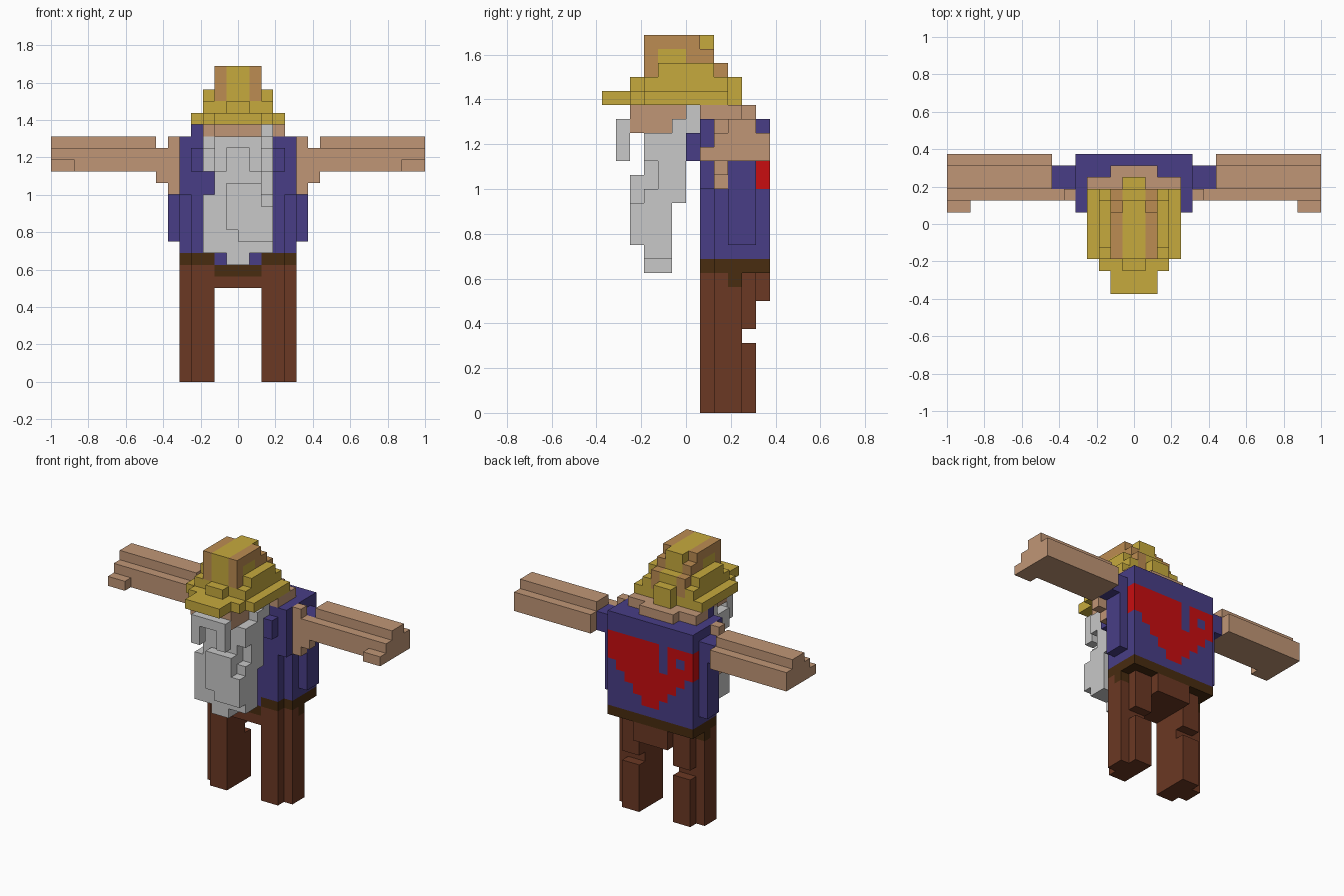
import bpy, bmesh
from mathutils import Vector

if "Cube" in bpy.data.objects:
    bpy.data.objects.remove(bpy.data.objects["Cube"])

U = 1 / 16          # one block of the model
cells = {}          # block position -> part name
part_colour = {}    # part name -> material


def material(name, r, g, b):
    m = bpy.data.materials.new(name)
    m.diffuse_color = (r, g, b, 1)
    m.use_nodes = True
    m.node_tree.nodes["Principled BSDF"].inputs["Base Color"].default_value = m.diffuse_color
    return m


SKIN = material("skin", 0.527, 0.305, 0.181)
STRAW = material("straw yellow", 0.565, 0.402, 0.048)
TAN = material("tan orange", 0.503, 0.262, 0.084)
GREY = material("beard grey", 0.578, 0.578, 0.578)
BLUE = material("shirt blue", 0.065, 0.048, 0.238)
BROWN = material("trouser brown", 0.147, 0.040, 0.017)
DARK = material("belt brown", 0.065, 0.025, 0.005)
RED = material("red", 0.578, 0.004, 0.005)


def part(name, mat, boxes, mirror=True):
    """Fill boxes (x0, x1, y0, y1, z0, z1) in block units; later parts replace earlier ones."""
    part_colour[name] = mat
    for x0, x1, y0, y1, z0, z1 in boxes:
        for x in range(x0, x1):
            for y in range(y0, y1):
                for z in range(z0, z1):
                    cells[x, y, z] = name
                    if mirror:
                        cells[-1 - x, y, z] = name


# Legs and hips, with the notch behind each knee
part("trousers", BROWN, [
    (2, 4, 1, 4, 0, 8), (2, 4, 4, 5, 0, 5), (2, 4, 4, 5, 6, 8),
    (4, 5, 2, 4, 0, 10), (0, 4, 1, 5, 8, 10), (0, 2, 5, 6, 8, 10)])
part("belt", DARK, [
    (0, 4, 1, 6, 10, 11), (4, 5, 2, 6, 10, 11),
    (0, 2, 1, 2, 9, 10), (4, 5, 3, 4, 9, 10)])

# Shirt with side pads, sleeves and collar
part("shirt", BLUE, [
    (0, 2, 1, 2, 10, 11), (0, 4, 1, 6, 11, 21), (4, 5, 2, 6, 11, 16),
    (4, 5, 1, 6, 16, 21), (5, 6, 3, 5, 12, 18), (5, 7, 3, 5, 18, 20),
    (0, 4, 0, 1, 18, 20)])

# Tapered red panel on the back, with two slots
part("back_panel", RED,
     [(0, 5, 5, 6, 16, 19)] + [(0, z - 11, 5, 6, z, z + 1) for z in range(12, 16)])
part("shirt", BLUE, [(-2, -1, 5, 6, 16, 19), (-4, -3, 5, 6, 17, 18)], mirror=False)

# Arms with thumbs and the shoulder strip in front of the sleeve
part("arms", SKIN, [
    (7, 16, 2, 6, 18, 20), (7, 16, 3, 5, 20, 21), (14, 16, 1, 2, 18, 19),
    (5, 6, 2, 3, 16, 21), (6, 7, 2, 3, 17, 20)])

# Head and neck
part("head", SKIN, [
    (0, 2, -4, 1, 20, 22), (0, 3, 1, 4, 20, 22),
    (0, 4, 1, 4, 21, 22), (0, 2, 4, 5, 21, 22)])
part("shirt", BLUE, [(-4, -3, 1, 2, 21, 22)], mirror=False)

# Beard hanging clear of the shirt, sideburns and arched moustache
part("beard", GREY, [
    (0, 3, -1, 0, 18, 20), (2, 3, -1, 0, 20, 21), (0, 2, -1, 0, 15, 18),
    (0, 3, -3, -1, 11, 16), (0, 2, -3, -1, 16, 20), (0, 1, -3, -1, 10, 11),
    (2, 3, -3, -1, 18, 20), (2, 3, 0, 1, 20, 22)])
part("beard", GREY, [
    (2, 3, -2, 0, 15, 18), (-1, 2, -4, -3, 13, 17), (0, 3, -4, -3, 12, 15)], mirror=False)
part("moustache", GREY, [(0, 2, -5, -4, 20, 21), (1, 2, -5, -4, 18, 20)])
part("head", SKIN, [(-3, -2, -1, 0, 21, 22)], mirror=False)

# Straw hat: brim, stepped crown and tan stripes either side of the ridge
part("hat", STRAW, [
    (0, 4, -3, 3, 22, 23), (0, 3, -4, -3, 22, 23), (0, 2, -6, -4, 22, 23),
    (0, 1, 3, 4, 22, 24), (0, 3, -3, 3, 23, 24), (0, 1, -4, -3, 23, 24),
    (0, 3, -2, 2, 24, 25)])
part("hat_stripes", TAN, [
    (1, 2, -3, -2, 24, 27), (1, 2, -2, 1, 25, 27), (1, 2, 1, 2, 25, 26),
    (1, 2, 2, 3, 23, 25)])
part("hat", STRAW, [(0, 1, -3, 2, 24, 27), (0, 1, 2, 3, 24, 25), (1, 2, -2, 0, 25, 26)])


def build(name):
    """Make one mesh from the outward faces of a part's blocks."""
    bm = bmesh.new()
    verts = {}
    for cell, owner in cells.items():
        if owner != name:
            continue
        for axis in range(3):
            for side in (0, 1):
                near = list(cell)
                near[axis] += 2 * side - 1
                if tuple(near) in cells:
                    continue
                loop = []
                for a, b in ((0, 0), (1, 0), (1, 1), (0, 1)):
                    p = list(cell)
                    p[axis] += side
                    p[(axis + 1) % 3] += a
                    p[(axis + 2) % 3] += b
                    p = tuple(p)
                    if p not in verts:
                        verts[p] = bm.verts.new(Vector(p) * U)
                    loop.append(verts[p])
                bm.faces.new(loop if side else loop[::-1])
    # Merge flat neighbours into larger faces
    bmesh.ops.dissolve_limit(bm, angle_limit=0.01, verts=bm.verts[:], edges=bm.edges[:])
    mesh = bpy.data.meshes.new(name)
    bm.to_mesh(mesh)
    bm.free()
    mesh.materials.append(part_colour[name])
    bpy.context.collection.objects.link(bpy.data.objects.new(name, mesh))


for part_name in part_colour:
    build(part_name)
